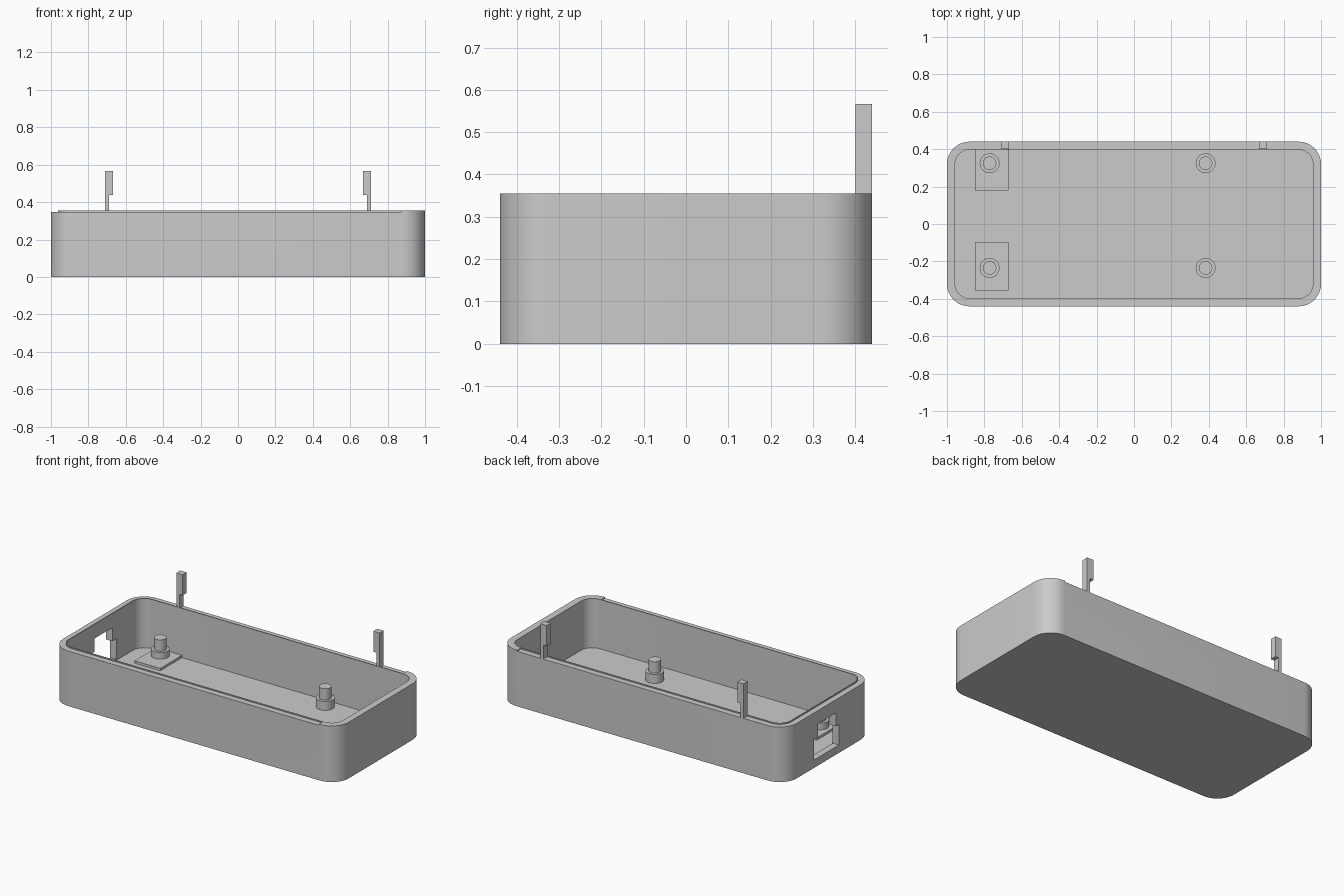
import bpy, bmesh, math

cube = bpy.data.objects.get("Cube")
if cube:
    bpy.data.objects.remove(cube, do_unlink=True)

grey = bpy.data.materials.new("plain_grey")
grey.use_nodes = True
GREY = (0.6, 0.6, 0.6, 1)
grey.diffuse_color = GREY
grey.node_tree.nodes["Principled BSDF"].inputs["Base Color"].default_value = GREY

HALF_X, HALF_Y, RADIUS = 1.0, 0.44, 0.12
WALL, FLOOR, TOP, STEP = 0.043, 0.043, 0.355, 0.348


def finish(bm, name):
    """Turn a bmesh into a named grey object."""
    bmesh.ops.recalc_face_normals(bm, faces=bm.faces)
    mesh = bpy.data.meshes.new(name)
    bm.to_mesh(mesh)
    bm.free()
    mesh.materials.append(grey)
    obj = bpy.data.objects.new(name, mesh)
    bpy.context.collection.objects.link(obj)
    return obj


def rounded_loop(bm, inset, z, steps=12):
    """Ring of vertices on the case outline, moved inward by inset."""
    r = RADIUS - inset
    verts = []
    for q, (sx, sy) in enumerate([(1, 1), (-1, 1), (-1, -1), (1, -1)]):
        cx, cy = sx * (HALF_X - RADIUS), sy * (HALF_Y - RADIUS)
        for i in range(steps + 1):
            a = (q + i / steps) * math.pi / 2
            verts.append(bm.verts.new((cx + r * math.cos(a), cy + r * math.sin(a), z)))
    return verts


def loft(bm, loops, closed=False):
    """Skin consecutive rings, then cap the ends or join them up."""
    pairs = list(zip(loops, loops[1:]))
    if closed:
        pairs.append((loops[-1], loops[0]))
    for a, b in pairs:
        for i in range(len(a)):
            j = (i + 1) % len(a)
            bm.faces.new((a[i], a[j], b[j], b[i]))
    if not closed:
        bm.faces.new(loops[0])
        bm.faces.new(loops[-1])


def prism(name, outline, to_point, offset):
    """Extrude a flat outline; to_point places each 2D point in space."""
    bm = bmesh.new()
    face = bm.faces.new([bm.verts.new(to_point(u, v)) for u, v in outline])
    out = bmesh.ops.extrude_face_region(bm, geom=[face])
    moved = [g for g in out["geom"] if isinstance(g, bmesh.types.BMVert)]
    bmesh.ops.translate(bm, verts=moved, vec=offset)
    return finish(bm, name)


def smooth(obj):
    bpy.ops.object.select_all(action="DESELECT")
    obj.select_set(True)
    bpy.context.view_layer.objects.active = obj
    bpy.ops.object.shade_smooth_by_angle(angle=math.radians(30))


def cut(obj, cutter):
    mod = obj.modifiers.new("cut", "BOOLEAN")
    mod.operation = "DIFFERENCE"
    mod.solver = "EXACT"
    mod.object = cutter
    bpy.context.view_layer.objects.active = obj
    bpy.ops.object.modifier_apply(modifier=mod.name)
    bpy.data.objects.remove(cutter, do_unlink=True)


# Open tray with rounded corners
bm = bmesh.new()
loft(bm, [rounded_loop(bm, 0, 0), rounded_loop(bm, 0, TOP),
          rounded_loop(bm, WALL, TOP), rounded_loop(bm, WALL, FLOOR)])
tray = finish(bm, "tray")

# Rim step around three sides, leaving a thin inner lip and one full-height end
bm = bmesh.new()
loft(bm, [rounded_loop(bm, -0.05, STEP), rounded_loop(bm, -0.05, 0.4),
          rounded_loop(bm, 0.037, 0.4), rounded_loop(bm, 0.037, STEP)], closed=True)
geom = bm.verts[:] + bm.edges[:] + bm.faces[:]
bmesh.ops.bisect_plane(bm, geom=geom, plane_co=(0.875, 0, 0), plane_no=(1, 0, 0),
                       clear_outer=True)
bmesh.ops.holes_fill(bm, edges=[e for e in bm.edges if e.is_boundary], sides=0)
cut(tray, finish(bm, "rim_cutter"))

# Stepped connector opening in the end wall
opening = [(-0.10, 0.05), (0.15, 0.05), (0.15, 0.18), (0.11, 0.18),
           (0.11, 0.265), (-0.07, 0.265), (-0.07, 0.18), (-0.10, 0.18)]
cut(tray, prism("opening_cutter", opening, lambda u, v: (-1.1, u, v), (0.2, 0, 0)))
smooth(tray)

# Support pads under the two posts by the opening
for name, y0, y1 in (("back_pad", 0.18, 0.398), ("front_pad", -0.355, -0.095)):
    prism(name, [(-0.85, y0), (-0.67, y0), (-0.67, y1), (-0.85, y1)],
          lambda u, v: (u, v, FLOOR - 0.005), (0, 0, 0.02))

# Stepped mounting posts
for x, x_name in ((-0.772, "right"), (0.383, "left")):
    for y, y_name in ((0.325, "back"), (-0.235, "front")):
        bm = bmesh.new()
        rings = []
        for r, z in ((0.053, FLOOR - 0.005), (0.053, 0.1), (0.036, 0.1), (0.036, 0.172)):
            rings.append([bm.verts.new((x + r * math.cos(a), y + r * math.sin(a), z))
                          for a in (i * math.tau / 32 for i in range(32))])
        loft(bm, rings)
        smooth(finish(bm, f"{y_name}_{x_name}_post"))

# Upright clips on the back wall, hooked towards the middle
hook = [(0.712, 0.34), (0.712, 0.567), (0.667, 0.567), (0.667, 0.437),
        (0.691, 0.437), (0.691, 0.34)]
for side, name in ((1, "left_clip"), (-1, "right_clip")):
    prism(name, hook, lambda u, v: (side * u, 0.4, v), (0, 0.04, 0))
